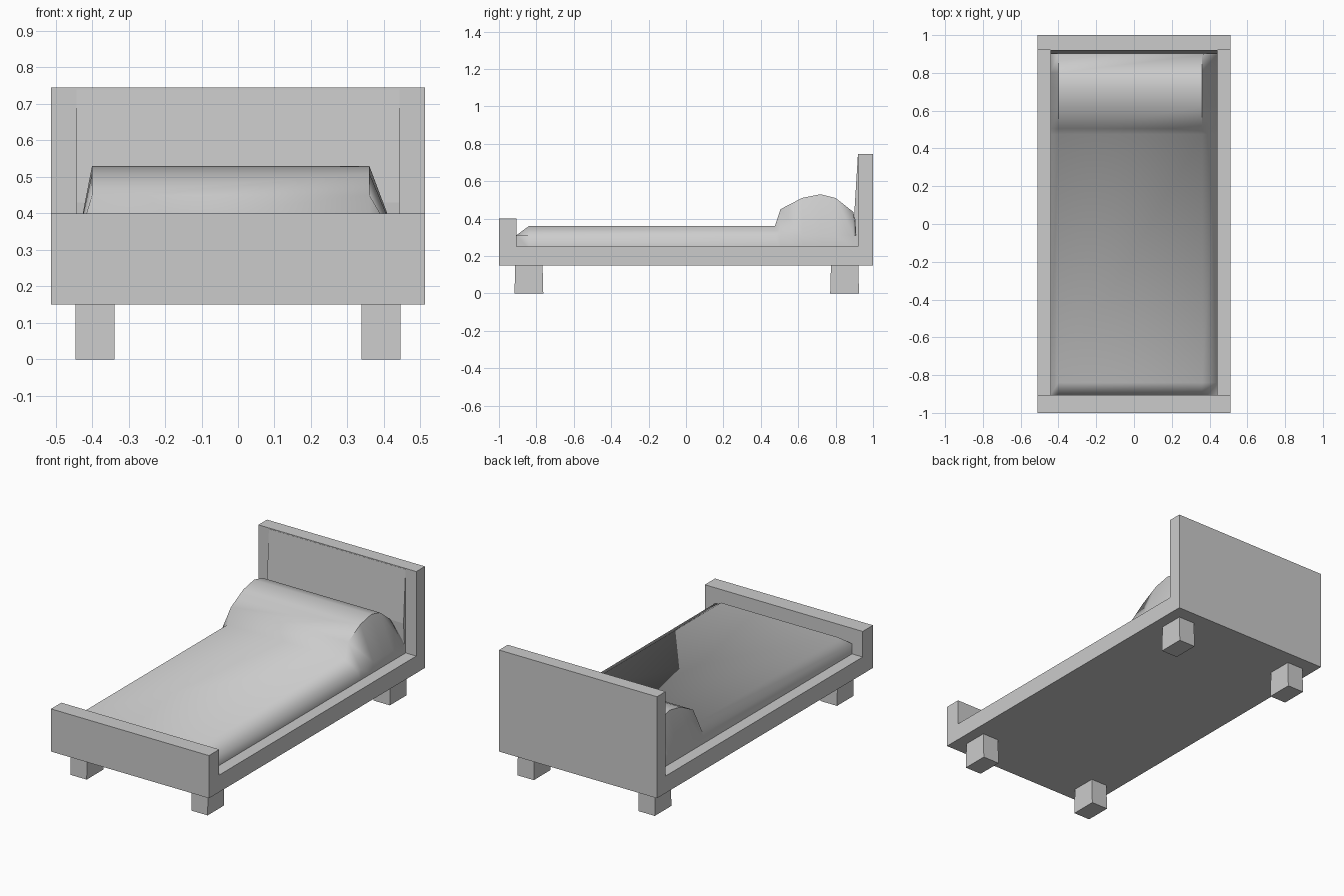
import bpy, bmesh, math

if "Cube" in bpy.data.objects:
    bpy.data.objects.remove(bpy.data.objects["Cube"])


def make_object(name, verts, faces, smooth_angle=None):
    mesh = bpy.data.meshes.new(name)
    mesh.from_pydata(verts, [], faces)
    bm = bmesh.new()
    bm.from_mesh(mesh)
    bmesh.ops.recalc_face_normals(bm, faces=bm.faces)
    bm.to_mesh(mesh)
    bm.free()
    obj = bpy.data.objects.new(name, mesh)
    bpy.context.collection.objects.link(obj)
    if smooth_angle:
        bpy.ops.object.select_all(action='DESELECT')
        obj.select_set(True)
        bpy.context.view_layer.objects.active = obj
        bpy.ops.object.shade_smooth_by_angle(angle=math.radians(smooth_angle))
    return obj


def loft(name, rings, smooth_angle=None):
    """Skin a list of equal-length closed rings and cap both ends."""
    n = len(rings[0])
    verts = [p for ring in rings for p in ring]
    faces = [(r * n + i, r * n + (i + 1) % n, (r + 1) * n + (i + 1) % n, (r + 1) * n + i)
             for r in range(len(rings) - 1) for i in range(n)]
    faces += [tuple(range(n)), tuple(range(len(verts) - n, len(verts)))]
    return make_object(name, verts, faces, smooth_angle)


def extrude_x(name, profile, half_width):
    return loft(name, [[(x, y, z) for y, z in profile] for x in (-half_width, half_width)])


# Frame: footboard, rails and headboard as one side profile
extrude_x("bed_frame", [(-1, 0.15), (1, 0.15), (1, 0.745), (0.92, 0.745), (0.92, 0.25),
                        (-0.905, 0.25), (-0.905, 0.40), (-1, 0.40)], 0.512)

# Headboard inner panel, leaning slightly forward at its base
extrude_x("headboard_panel", [(0.93, 0.74), (0.919, 0.74), (0.90, 0.43),
                              (0.912, 0.25), (0.93, 0.25)], 0.443)

# Mattress and pillow under one blanket: (y, top height) along the bed
stations = [(-0.905, 0.312), (-0.84, 0.36), (0.475, 0.36), (0.505, 0.45), (0.62, 0.51),
            (0.72, 0.53), (0.80, 0.51), (0.895, 0.435), (0.912, 0.33)]
loft("blanket", [[(-0.443, y, 0.24), (-0.443, y, 0.31), (-0.40, y, h),
                  (0.36, y, h), (0.443, y, 0.31), (0.443, y, 0.24)]
                 for y, h in stations], 62)

# Legs: slightly tapered blocks at the four corners
for x_name, sx in (("left", -1), ("right", 1)):
    for y_name, cy in (("front", -0.84), ("back", 0.848)):
        rings = []
        for z, hy in ((0, 0.077), (0.15, 0.073)):
            rings.append([(sx * 0.392 + dx * 0.053, cy + dy * hy, z)
                          for dx, dy in ((-1, -1), (1, -1), (1, 1), (-1, 1))])
        loft(f"{y_name}_{x_name}_leg", rings)
